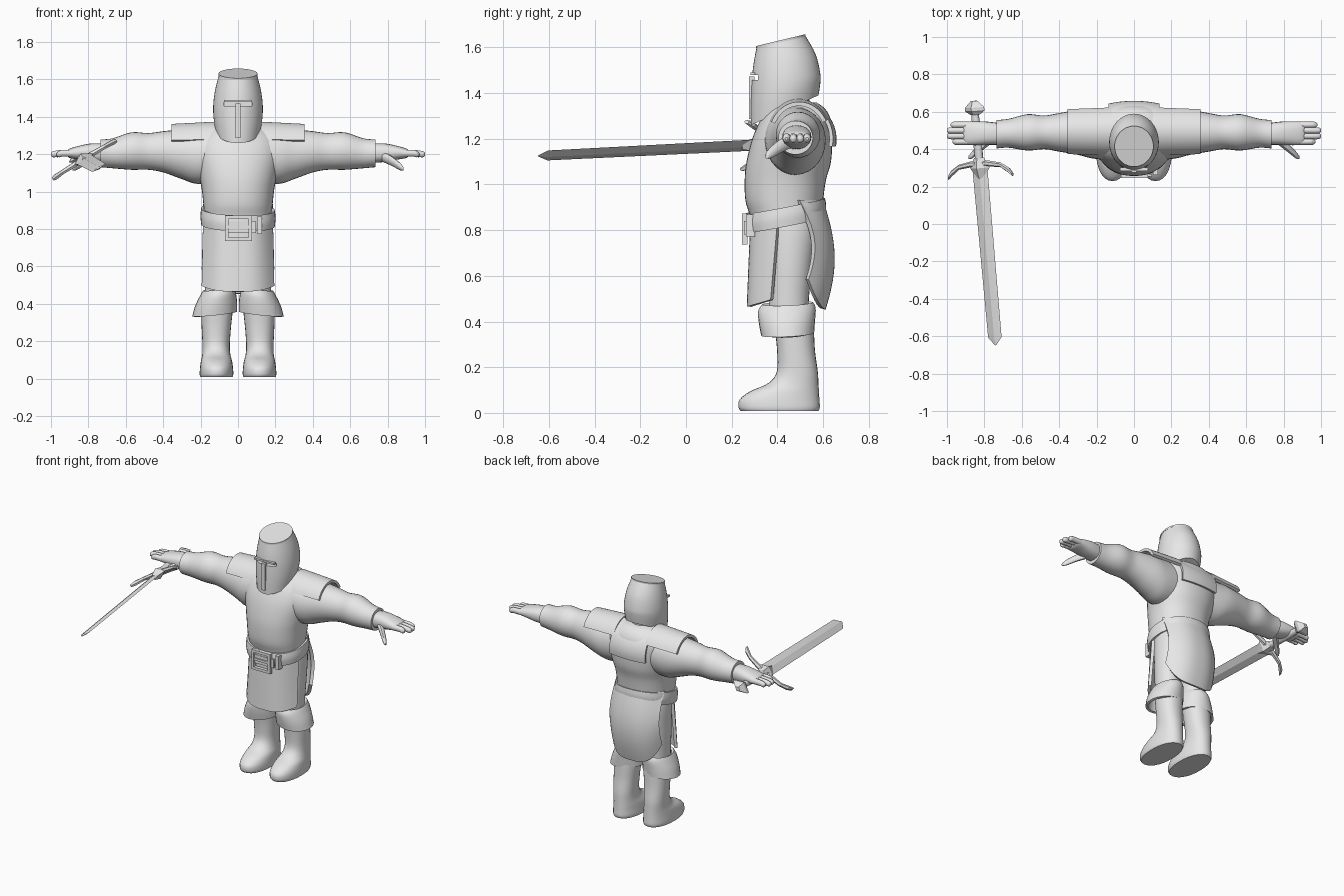
import bpy, bmesh, math
from mathutils import Matrix, Vector

if "Cube" in bpy.data.objects:
    bpy.data.objects.remove(bpy.data.objects["Cube"])

steel = bpy.data.materials.new("plain_grey")
steel.diffuse_color = (0.8, 0.8, 0.8, 1)
steel.use_nodes = True
steel.node_tree.nodes["Principled BSDF"].inputs["Base Color"].default_value = steel.diffuse_color


def finish(name, bm, mirror=False, thick=0, matrix=None, cutters=(), angle=40):
    """Turn a bmesh into a named, smoothed object with its modifiers baked in."""
    bmesh.ops.recalc_face_normals(bm, faces=bm.faces)
    if matrix:
        bm.transform(matrix)
    me = bpy.data.meshes.new(name)
    bm.to_mesh(me)
    bm.free()
    ob = bpy.data.objects.new(name, me)
    bpy.context.collection.objects.link(ob)
    if thick:
        m = ob.modifiers.new("thickness", 'SOLIDIFY')
        m.thickness, m.offset = thick, 0
    for c in cutters:
        m = ob.modifiers.new("cut", 'BOOLEAN')
        m.object, m.operation = c, 'DIFFERENCE'
        c.hide_render = True
    if mirror:
        ob.modifiers.new("mirror", 'MIRROR')
    dg = bpy.context.evaluated_depsgraph_get()
    ob.data = bpy.data.meshes.new_from_object(ob.evaluated_get(dg))
    ob.modifiers.clear()
    ob.data.name = name
    ob.data.materials.clear()
    ob.data.materials.append(steel)
    bpy.ops.object.select_all(action='DESELECT')
    ob.select_set(True)
    bpy.context.view_layer.objects.active = ob
    bpy.ops.object.shade_smooth_by_angle(angle=math.radians(angle))
    return ob


def smooth_keys(keys, steps):
    """Catmull-Rom interpolation between section keys."""
    out = []
    for i in range(len(keys) - 1):
        p = [keys[max(i - 1, 0)], keys[i], keys[i + 1], keys[min(i + 2, len(keys) - 1)]]
        for s in range(steps):
            t = s / steps
            out.append([0.5 * (2 * b + (c - a) * t + (2 * a - 5 * b + 4 * c - d) * t * t
                               + (3 * b - a - 3 * c + d) * t ** 3) for a, b, c, d in zip(*p)])
    return out + [list(keys[-1])]


def loft(name, keys, axis='z', n=28, power=2, steps=4, cap=True, slope=(0, 0), **kw):
    """Skin of oval sections; key = position, centre a, centre b, radius a, radius b, tilt."""
    bm = bmesh.new()
    rings = []
    for k in smooth_keys([tuple(k) + (0,) * (6 - len(k)) for k in keys], steps):
        t, a, b, ra, rb, tilt = k
        ring = []
        for i in range(n):
            w = 2 * math.pi * i / n
            c, s = math.cos(w), math.sin(w)
            da = ra * math.copysign(abs(c) ** (2 / power), c)
            db = rb * math.copysign(abs(s) ** (2 / power), s)
            q = t + slope[0] * da + (slope[1] + tilt) * db
            co = {'z': (a + da, b + db, q), 'x': (q, a + da, b + db), 'y': (a + da, q, b + db)}[axis]
            ring.append(bm.verts.new(co))
        rings.append(ring)
    for r0, r1 in zip(rings, rings[1:]):
        for i in range(n):
            bm.faces.new((r0[i], r0[(i + 1) % n], r1[(i + 1) % n], r1[i]))
    if cap:
        bm.faces.new(rings[0])
        bm.faces.new(rings[-1])
    return finish(name, bm, **kw)


def sheet(name, f, nu=20, nv=12, **kw):
    """Curved plate from a function of u, v in 0..1."""
    bm = bmesh.new()
    g = [[bm.verts.new(f(i / nu, j / nv)) for j in range(nv + 1)] for i in range(nu + 1)]
    for i in range(nu):
        for j in range(nv):
            bm.faces.new((g[i][j], g[i + 1][j], g[i + 1][j + 1], g[i][j + 1]))
    return finish(name, bm, **kw)


def box(name, centre, size, **kw):
    bm = bmesh.new()
    bmesh.ops.create_cube(bm, size=1, matrix=Matrix.Translation(centre) @ Matrix.Diagonal((*size, 1)))
    return finish(name, bm, **kw)


# Torso and neck
loft("torso", [(.76, 0, .44, .175, .145), (.86, 0, .435, .18, .155), (.93, 0, .43, .185, .17),
               (1.02, 0, .435, .195, .178), (1.10, 0, .45, .212, .185), (1.20, 0, .465, .232, .175),
               (1.28, 0, .48, .22, .155), (1.33, 0, .485, .17, .125), (1.36, 0, .48, .12, .09)],
     n=40, power=2.2)
loft("neck", [(1.30, 0, .45, .09, .09), (1.42, 0, .44, .09, .1)])

# Sleeves, hands and fingers
loft("sleeve", [(.10, .47, 1.20, .13, .15), (.22, .48, 1.19, .13, .148), (.30, .49, 1.20, .12, .133),
                (.40, .49, 1.213, .103, .11), (.48, .49, 1.215, .09, .098), (.57, .49, 1.217, .097, .1),
                (.67, .485, 1.205, .077, .08), (.735, .48, 1.205, .076, .074)], axis='x', mirror=True)
loft("hand", [(.70, .48, 1.205, .056, .052), (.78, .485, 1.208, .062, .05), (.85, .485, 1.208, .064, .037),
              (.90, .485, 1.205, .06, .025), (.915, .485, 1.205, .045, .012)],
     axis='x', n=20, power=2.4, mirror=True)
for i, tip in enumerate((.97, 1.0, 1.0, .98)):
    y = .44 + .03 * i
    loft("finger_%d" % (i + 1), [(.87, y, 1.205, .018, .02), (.94, y, 1.205, .017, .019),
                                 (tip - .012, y, 1.2, .016, .017), (tip, y, 1.2, .006, .007)],
         axis='x', n=10, mirror=True)
loft("thumb", [(.77, .455, 1.19, .03, .03), (.82, .41, 1.165, .024, .026), (.865, .37, 1.135, .019, .02),
               (.885, .355, 1.122, .008, .009)], axis='x', n=12, mirror=True)


# Shoulder plates and upper back plate
def shoulder(u, v):
    a = math.radians(28 + 126 * v)
    r = .158 - .012 * u
    return (.12 + .235 * u, .495 + .86 * r * math.cos(a), 1.207 + r * math.sin(a))


def back_plate(u, v):
    a = math.radians(-12 + 95 * v)
    x = 2 * u - 1
    return (.135 * x, .485 + (.166 - .015 * x * x) * math.cos(a), 1.2 + .16 * math.sin(a))


sheet("shoulder_plate", shoulder, nu=8, nv=20, thick=.018, mirror=True)
sheet("upper_back_plate", back_plate, nu=12, thick=.016)


# Tunic flaps
def front_flap(u, v):
    x = 2 * u - 1
    top, hem = .86, .465 + .03 * abs(x) ** 3
    y = .292 - .016 * v + (.115 - .015 * v) * abs(x) ** 3
    return ((.178 + .008 * v) * x, y, top + (hem - top) * v)


def back_flap(u, v):
    x = 2 * u - 1
    top, hem = .93, .455 + .13 * x ** 4
    y = .59 + .05 * math.sin(math.pi * min(1, v * .93)) - (.10 - .03 * v) * abs(x) ** 2.6
    return ((.178 + .007 * v) * x, y, top + (hem - top) * v)


sheet("front_flap", front_flap, thick=.02)
sheet("back_flap", back_flap, nv=16, thick=.022)

# Belt, buckle and strap keeper
loft("belt", [(.822, 0, .435, .19, .166), (.865, 0, .435, .194, .172), (.905, 0, .435, .19, .167)],
     n=40, power=2.2, cap=False, thick=.014, slope=(-.03, .2))
for x in (-.06, .065):
    box("buckle_side", (x, .257, .805), (.018, .024, .135))
for z in (.746, .864):
    box("buckle_bar", (.0025, .257, z), (.143, .024, .018))
box("buckle_tongue", (.0, .253, .81), (.12, .014, .016))
box("belt_strap", (.02, .26, .81), (.15, .012, .06))
box("belt_keeper", (.115, .283, .82), (.025, .04, .095), matrix=None)

# Legs, boots and boot cuffs
loft("leg", [(.40, .105, .45, .07, .085), (.50, .1, .45, .078, .088), (.65, .097, .455, .088, .098),
             (.80, .093, .46, .092, .11), (.90, .09, .45, .08, .11)], mirror=True)
loft("boot", [(.008, .115, .41, .086, .17), (.025, .115, .408, .09, .178), (.06, .115, .41, .088, .174),
              (.095, .115, .432, .083, .15), (.13, .116, .47, .075, .11), (.18, .117, .487, .073, .09),
              (.27, .116, .482, .078, .083), (.36, .113, .475, .084, .085), (.43, .11, .47, .082, .085)],
     power=2.2, mirror=True)
loft("boot_cuff", [(.475, .105, .445, .076, .105), (.45, .108, .442, .088, .118), (.40, .117, .442, .104, .115),
                   (.345, .125, .445, .112, .108)], cap=False, thick=.016, slope=(-.12, .05), mirror=True)

# Helmet with eye slit, nose bar and brow
slit = box("eye_slit_cutter", (0, .28, 1.468), (.15, .1, .022))
loft("helmet", [(1.325, 0, .432, .120, .148, .44), (1.40, 0, .436, .131, .152, .28),
                (1.47, 0, .438, .132, .15, .1), (1.55, 0, .432, .121, .136, .14),
                (1.63, 0, .415, .1, .105, .24)], n=40, cutters=[slit])
bpy.data.objects.remove(slit)
box("nose_bar", (0, .288, 1.38), (.026, .026, .185))
box("brow_bar", (0, .293, 1.485), (.15, .02, .012))
loft("helmet_rim", [(1.622, 0, .415, .104, .109, .24), (1.632, 0, .415, .104, .109, .24)], n=40, steps=1)

# Sword, built along its own y axis and then set in the hand
ydir = Vector((-.115, 1.3, .065)).normalized()
xdir = Vector((math.cos(math.radians(31)), 0, math.sin(math.radians(31))))
xdir = (xdir - ydir * xdir.dot(ydir)).normalized()
place = Matrix((xdir, ydir, xdir.cross(ydir))).transposed().to_4x4()
place.translation = (-.824, .3, 1.1725)
sw = dict(matrix=place, steps=1, angle=10)
loft("blade", [(0, 0, 0, .047, .009), (-.91, 0, 0, .042, .008), (-.953, 0, 0, .004, .002)], axis='y', n=4, **sw)
loft("guard_block", [(-.055, 0, 0, .022, .018), (0, 0, 0, .06, .036), (.055, 0, 0, .03, .022)],
     axis='y', n=4, **sw)
loft("cross_guard", [(s * x, y, 0, r, r) for s, x, y, r in
                     ((-1, .2, -.045, .01), (-1, .18, -.022, .016), (-1, .13, .01, .013), (-1, .05, .022, .016),
                      (1, .05, .022, .016), (1, .13, .01, .013), (1, .18, -.022, .016), (1, .2, -.045, .01))],
     axis='x', n=6, **sw)
loft("grip", [(.04, 0, 0, .022, .02), (.17, 0, 0, .025, .022), (.31, 0, 0, .019, .018)], axis='y', n=10,
     matrix=place)
loft("pommel", [(.285, 0, 0, .028, .024), (.305, 0, 0, .06, .036), (.325, 0, 0, .06, .036),
                (.36, 0, 0, .02, .016)], axis='y', n=4, **sw)
